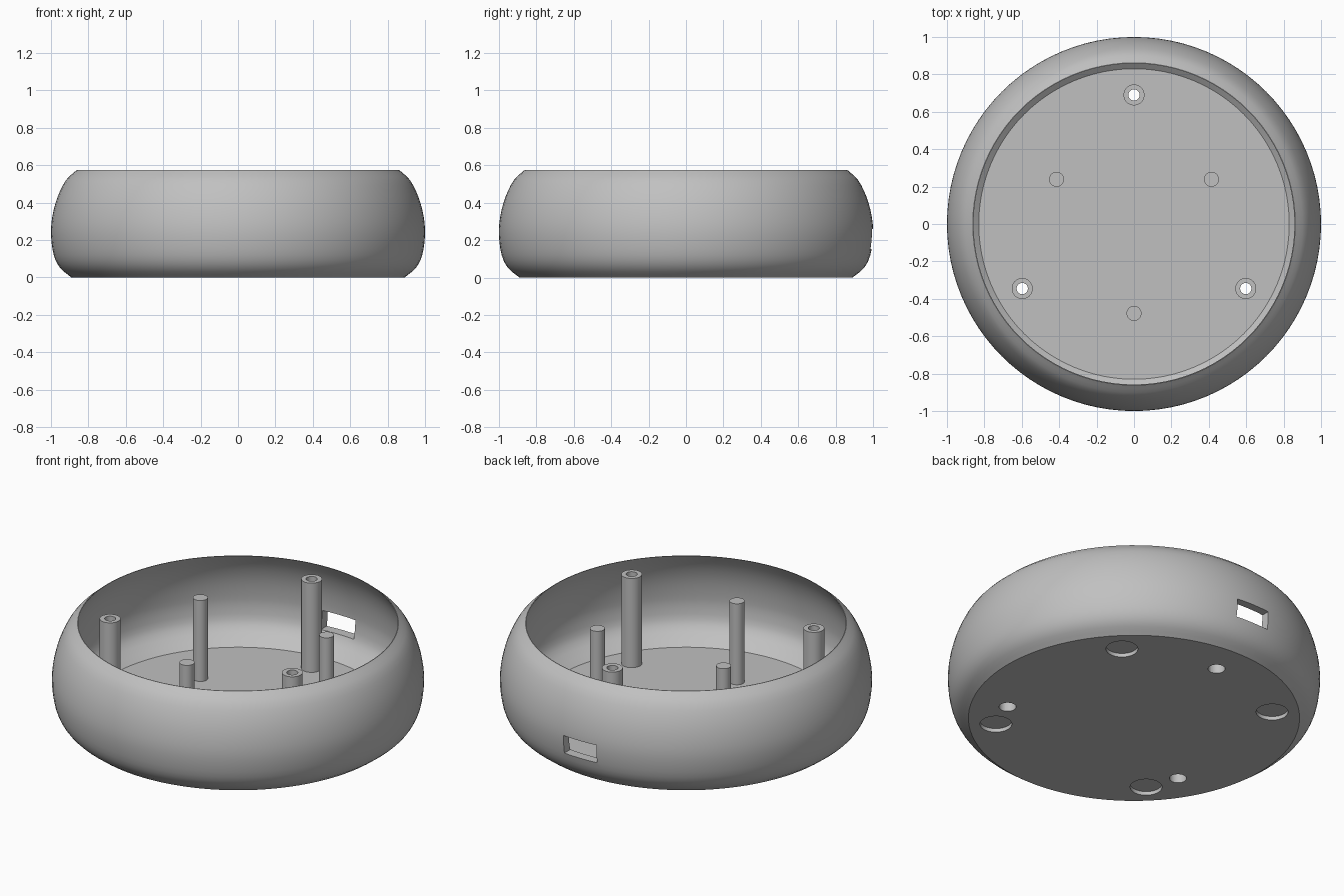
import bpy
import bmesh
import math
from mathutils import Matrix, Vector

cube = bpy.data.objects.get("Cube")
if cube:
    bpy.data.objects.remove(cube, do_unlink=True)

RIM, FLOOR = 0.575, 0.046

grey = bpy.data.materials.new("plain_grey")
grey.use_nodes = True
grey.diffuse_color = (0.53, 0.53, 0.53, 1)
grey.node_tree.nodes["Principled BSDF"].inputs["Base Color"].default_value = (0.53, 0.53, 0.53, 1)


def add_object(name, bm):
    bmesh.ops.recalc_face_normals(bm, faces=bm.faces)
    mesh = bpy.data.meshes.new(name)
    bm.to_mesh(mesh)
    bm.free()
    mesh.materials.append(grey)
    obj = bpy.data.objects.new(name, mesh)
    bpy.context.collection.objects.link(obj)
    return obj


def smooth(obj, degrees=28):
    bpy.ops.object.select_all(action="DESELECT")
    obj.select_set(True)
    bpy.context.view_layer.objects.active = obj
    bpy.ops.object.shade_smooth_by_angle(angle=math.radians(degrees))


def lathe(name, profile, steps, closed=False):
    """Turn a (radius, height) profile around the z axis."""
    bm = bmesh.new()
    verts = [bm.verts.new((r, 0, z)) for r, z in profile]
    edges = [bm.edges.new(pair) for pair in zip(verts, verts[1:])]
    if closed:
        edges.append(bm.edges.new((verts[-1], verts[0])))
    bmesh.ops.spin(bm, geom=verts + edges, axis=(0, 0, 1), cent=(0, 0, 0),
                   angle=math.tau, steps=steps)
    bmesh.ops.remove_doubles(bm, verts=bm.verts, dist=1e-5)
    return add_object(name, bm)


def curve_through(points, sub=3):
    """Catmull-Rom curve through the profile points."""
    pts = [Vector(p) for p in points]
    pts = [2 * pts[0] - pts[1]] + pts + [2 * pts[-1] - pts[-2]]
    out = []
    for a, b, c, d in zip(pts, pts[1:], pts[2:], pts[3:]):
        for i in range(sub):
            t = i / sub
            out.append(0.5 * (2 * b + (c - a) * t + (2 * a - 5 * b + 4 * c - d) * t ** 2
                              + (3 * b - a - 3 * c + d) * t ** 3))
    return [tuple(p) for p in out + [pts[-2]]]


def ring(radius, count, start):
    """Evenly spaced points on a circle, start in degrees."""
    angles = [math.radians(start + 360 * i / count) for i in range(count)]
    return [(radius * math.cos(a), radius * math.sin(a)) for a in angles]


# Rounded bowl: outer skin up to the thin rim, inner skin down to the floor
outer = curve_through([(0.89, 0), (0.95, 0.05), (0.985, 0.12), (1.0, 0.23), (0.992, 0.33),
                       (0.965, 0.43), (0.92, 0.52), (0.862, RIM)])
inner = curve_through([(0.858, RIM), (0.905, 0.49), (0.935, 0.4), (0.95, 0.3), (0.95, 0.22),
                       (0.925, 0.13), (0.83, FLOOR)])
bowl = lathe("bowl", [(0, 0)] + outer + inner + [(0, FLOOR)], 96)

# Cutter: back window, screw holes and foot recesses
screw_spots = ring(0.69, 3, 90)
bm = bmesh.new()
bmesh.ops.create_cube(bm, size=1, matrix=Matrix.Translation((0, 1, 0.207))
                      @ Matrix.Diagonal((0.215, 0.4, 0.107, 1)))
for spots, radius, top in ((screw_spots, 0.046, 0.1), (ring(0.745, 4, 45), 0.086, 0.022)):
    for x, y in spots:
        bmesh.ops.create_cone(bm, cap_ends=True, segments=32, radius1=radius, radius2=radius,
                              depth=top + 0.1, matrix=Matrix.Translation((x, y, (top - 0.1) / 2)))
cutter = add_object("cutter", bm)
cutter.hide_render = True

cut = bowl.modifiers.new("openings", "BOOLEAN")
cut.operation, cut.solver, cut.object = "DIFFERENCE", "EXACT", cutter
bpy.context.view_layer.objects.active = bowl
bpy.ops.object.modifier_apply(modifier=cut.name)
bpy.data.objects.remove(cutter, do_unlink=True)
smooth(bowl)

# Hollow screw posts with a wider bore at the base
for i, (x, y) in enumerate(screw_spots):
    post = lathe(f"screw_post_{i + 1}", [(0.056, 0.04), (0.056, RIM), (0.03, RIM), (0.03, 0.08),
                                         (0.046, 0.08), (0.046, 0.04)], 32, closed=True)
    post.location = (x, y, 0)
    smooth(post)

# Solid support pins between the posts
for i, (x, y) in enumerate(ring(0.478, 3, 30)):
    pin = lathe(f"support_pin_{i + 1}", [(0, 0.04), (0.04, 0.04), (0.04, 0.526), (0, 0.526)], 32)
    pin.location = (x, y, 0)
    smooth(pin)
